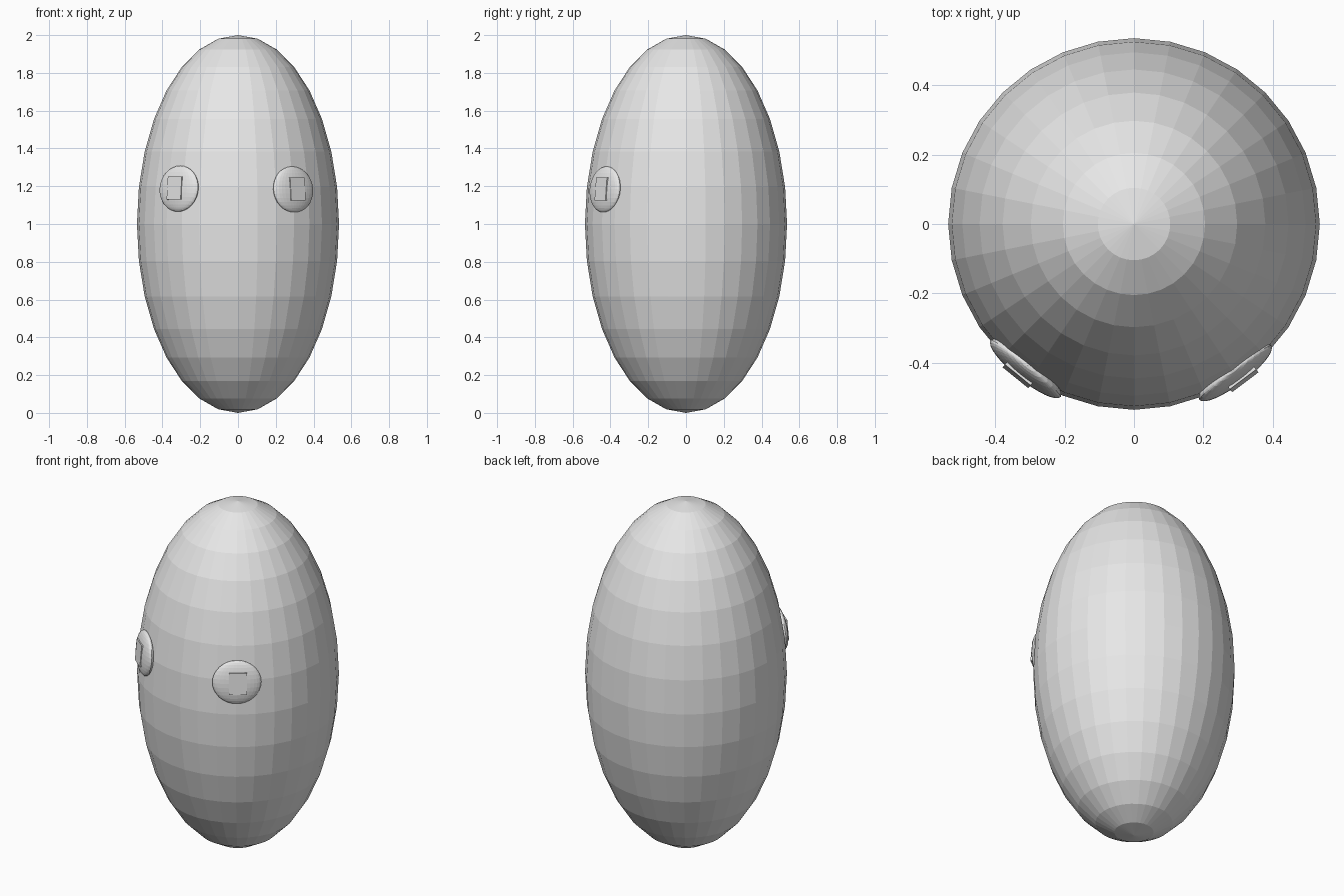
import bpy
import math
from mathutils import Matrix, Vector

if "Cube" in bpy.data.objects:
    bpy.data.objects.remove(bpy.data.objects["Cube"])

grey = bpy.data.materials.new("light_grey")
grey.diffuse_color = (0.8, 0.8, 0.8, 1)
grey.use_nodes = True
grey.node_tree.nodes["Principled BSDF"].inputs["Base Color"].default_value = grey.diffuse_color


def finish(name):
    ob = bpy.context.object
    ob.name = name
    ob.data.materials.append(grey)
    return ob


# Egg-shaped faceted body
bpy.ops.mesh.primitive_uv_sphere_add(segments=32, ring_count=16, radius=1)
body = finish("body")
body.data.transform(Matrix.Translation((0, 0, 1)) @ Matrix.Diagonal((0.535, 0.535, 1, 1)))


def eye_frame(x, y, z, yaw, tilt=5):
    """Local -y points out of the body, leaning slightly upward."""
    return (Matrix.Translation((x, y, z))
            @ Matrix.Rotation(math.radians(yaw), 4, 'Z')
            @ Matrix.Rotation(math.radians(-tilt), 4, 'X'))


# Flattened eyes, each with a small block pupil
for side, x, y, z, yaw in (("left", -0.312, -0.416, 1.187, -39),
                           ("right", 0.292, -0.428, 1.183, 37)):
    frame = eye_frame(x, y, z, yaw)

    bpy.ops.mesh.primitive_uv_sphere_add(segments=32, ring_count=16, radius=1)
    eye = finish(side + "_eye")
    eye.data.transform(frame @ Matrix.Diagonal((0.13, 0.032, 0.122, 1)))

    bpy.ops.mesh.primitive_cube_add(size=1)
    pupil = finish(side + "_pupil")
    pupil.data.transform(frame @ Matrix.Translation((0.006 if side == "right" else -0.006, -0.017, 0))
                         @ Matrix.Diagonal((0.095, 0.034, 0.122, 1)))
